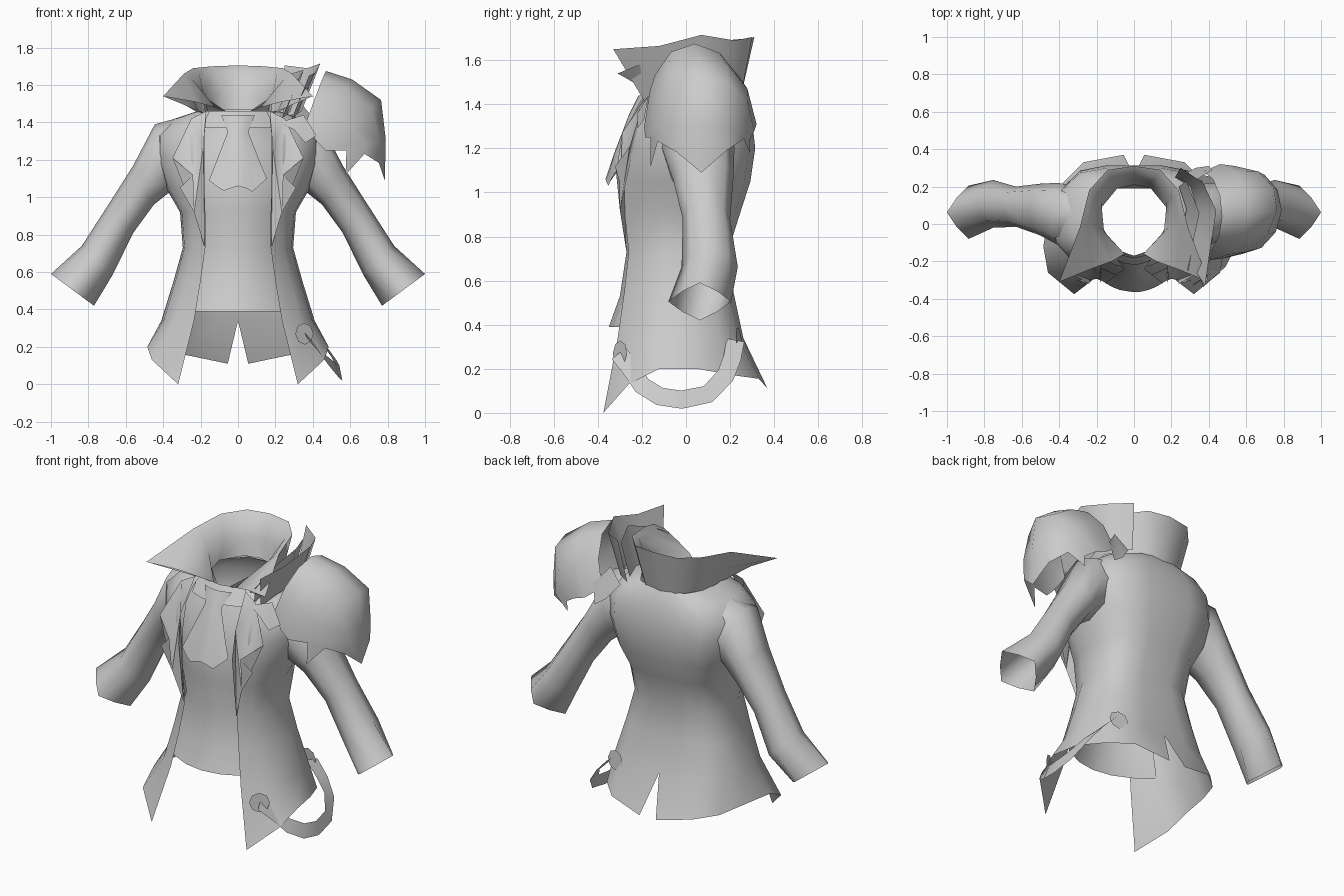
import bpy, bmesh, math
from mathutils import Vector

if "Cube" in bpy.data.objects:
    bpy.data.objects.remove(bpy.data.objects["Cube"])

cloth = bpy.data.materials.new("grey_cloth")
cloth.diffuse_color = (0.6, 0.6, 0.6, 1)
cloth.use_nodes = True
cloth.node_tree.nodes["Principled BSDF"].inputs["Base Color"].default_value = cloth.diffuse_color


def finish(name, bm, mirror=False, angle=50):
    """Turn a bmesh into a smooth, sharp-edged object, optionally mirrored in x."""
    if mirror:
        dup = bmesh.ops.duplicate(bm, geom=bm.verts[:] + bm.edges[:] + bm.faces[:])["geom"]
        for v in [g for g in dup if isinstance(g, bmesh.types.BMVert)]:
            v.co.x = -v.co.x
        bmesh.ops.reverse_faces(bm, faces=[g for g in dup if isinstance(g, bmesh.types.BMFace)])
    bmesh.ops.remove_doubles(bm, verts=bm.verts[:], dist=0.0005)
    bmesh.ops.recalc_face_normals(bm, faces=bm.faces[:])
    me = bpy.data.meshes.new(name)
    bm.to_mesh(me)
    bm.free()
    me.materials.append(cloth)
    me.shade_smooth()
    me.set_sharp_from_angle(angle=math.radians(angle))
    ob = bpy.data.objects.new(name, me)
    bpy.context.collection.objects.link(ob)
    return ob


def loft(name, rows, mirror=False, closed=False, angle=50):
    """Skin a surface over rows of points."""
    bm = bmesh.new()
    grid = [[bm.verts.new(p) for p in row] for row in rows]
    n = len(rows[0])
    for a, b in zip(grid, grid[1:]):
        for i in range(n if closed else n - 1):
            j = (i + 1) % n
            bm.faces.new((a[i], a[j], b[j], b[i]))
    return finish(name, bm, mirror, angle)


def panel(name, pts, mirror=False):
    """Single cloth piece from its outline."""
    bm = bmesh.new()
    f = bm.faces.new([bm.verts.new(p) for p in pts])
    bmesh.ops.triangulate(bm, faces=[f])
    return finish(name, bm, mirror, 60)


def coat_ring(z, ex, ey, w, back):
    """Half section from the front edge (ex, ey), round half-width w, to the back."""
    return [(ex, ey, z), (ex + .55 * (w - ex), ey * .78, z), (w * .97, ey * .38, z), (w, .03, z),
            (w * .9, back * .6, z), (w * .67, back * .91, z), (w * .33, back, z), (0, back, z)]


def bowed(z, w, y, drop, ts):
    """Cross row bowed forward at the centre."""
    return [(w * t, y + drop * t * t, z) for t in ts]


# Coat body with flared hem and a split tail
hem = [(.32, -.375, 0), (.46, -.26, .13), (.485, -.12, .2), (.455, .05, .2),
       (.38, .22, .17), (.27, .33, .155), (.055, .37, .11), (0, .26, .34)]
coat = [(.34, .235, -.31, .41, .26), (.55, .2, -.28, .345, .215), (.73, .175, -.26, .295, .19),
        (.92, .175, -.28, .31, .25), (1.05, .18, -.28, .385, .292), (1.2, .18, -.27, .43, .314),
        (1.33, .18, -.24, .43, .3), (1.42, .17, -.18, .34, .27), (1.46, .15, -.14, .22, .245)]
loft("coat_body", [hem] + [coat_ring(*c) for c in coat], mirror=True)

# Waistcoat front inside the open coat
vest = [(.39, .33, -.35, .15), (.53, .28, -.3, .13), (.73, .25, -.27, .13), (.92, .26, -.285, .115),
        (1.1, .3, -.285, .125), (1.3, .28, -.235, .11), (1.45, .19, -.17, .19)]
loft("waistcoat", [bowed(*v, (0, .35, .7, 1)) for v in vest], mirror=True)

# Sleeves: top x, z, bottom x, z, front y, back y, diagonal roundness
sections = [(.3, 1.43, .27, 1.08, -.1, .2, .7), (.445, 1.39, .375, 1.02, -.11, .22, .74),
            (.56, 1.17, .45, .96, -.06, .215, .74), (.7, .95, .56, .81, -.015, .2, .72),
            (.835, .74, .67, .585, -.02, .235, .68), (1, .59, .77, .42, -.08, .205, .55)]
rows = []
for tx, tz, bx, bz, y0, y1, k in sections:
    c = Vector(((tx + bx) / 2, (y0 + y1) / 2, (tz + bz) / 2))
    up, side = Vector((tx, c.y, tz)) - c, Vector((0, (y1 - y0) / 2, 0))
    weights = [(1, 0), (k, k), (0, 1), (-k, k), (-1, 0), (-k, -k), (0, -1), (k, -k)]
    rows.append([c + up * a + side * b for a, b in weights])
loft("sleeves", rows, mirror=True, closed=True, angle=100)

# High flared collar with steep forward points and a lining
base = [Vector(p) for p in ((0, .25, 1.44), (.1, .24, 1.44), (.2, .13, 1.44), (.21, -.02, 1.45), (.18, -.15, 1.45))]
rim = [Vector(p) for p in ((0, .31, 1.705), (.14, .29, 1.7), (.24, .18, 1.69), (.29, -.02, 1.66), (.4, -.31, 1.54))]
middle = [b.lerp(r, .45) for b, r in zip(base, rim)]
lining = [Vector(p) for p in ((0, .27, 1.675), (.12, .25, 1.675), (.21, .15, 1.67), (.245, 0, 1.63), (.23, -.24, 1.51))]
neck = [Vector(p) for p in ((0, .21, 1.47), (.09, .19, 1.47), (.18, .08, 1.46), (.16, -.04, 1.45), (.05, -.16, 1.45))]
throat = [n.lerp(l, .5) + Vector((-.02 * (i > 0), 0, 0)) for i, (n, l) in enumerate(zip(neck, lining))]
loft("collar", [base, middle, rim, lining, throat, neck], mirror=True)

# Notched lapels, folded over the chest
panel("lapels", [(.17, -.17, 1.46), (.25, -.19, 1.42), (.35, -.255, 1.21), (.24, -.32, 1.12),
                 (.31, -.3, 1.05), (.235, -.3, .92), (.178, -.27, .73),
                 (.18, -.315, 1.1), (.185, -.29, 1.27)], mirror=True)

# Cravat: neck band and a spreading fall with a jagged end
loft("cravat_band", [bowed(1.46, .19, -.18, .08, (0, .5, 1)), bowed(1.37, .18, -.235, .05, (0, .5, 1))], mirror=True)
ts = (-1, -.75, -.5, 0, .25, .5, .75, 1)
fall = [bowed(1.44, .09, -.215, .025, ts), bowed(1.35, .055, -.26, .02, ts), bowed(1.18, .12, -.325, .035, ts)]
jag = [(x, y, z - d) for (x, y, z), d in zip(bowed(1.1, .155, -.365, .05, ts), (.01, .04, .065, .04, .05, .07, .035, 0))]
loft("cravat_fall", fall + [jag])


def arch(front, top, back, n=6):
    """Front-to-back arc through three points."""
    f, t, b = Vector(front), Vector(top), Vector(back)
    pts = []
    for i in range(n + 1):
        a = math.pi * i / n
        s = (1 - math.cos(a)) / 2
        pts.append(f.lerp(b, s) + (t - (f + b) / 2) * math.sin(a))
    return pts


# Shoulder guard ending in a ragged edge
guard = [arch((.36, -.16, 1.39), (.47, .04, 1.675), (.37, .28, 1.38)),
         arch((.42, -.19, 1.3), (.61, .05, 1.63), (.46, .32, 1.31)),
         arch((.47, -.185, 1.25), (.765, .07, 1.52), (.54, .31, 1.28)),
         arch((.58, -.16, 1.25), (.79, .07, 1.31), (.6, .29, 1.24))]
drops = (.13, .05, .12, .22, .11, .03, .06)
guard.append([p - Vector((.005, 0, d)) for p, d in zip(guard[-1], drops)])
loft("shoulder_guard", guard)

# Upright plates curving round the neck beside the shoulder guard
loft("outer_neck_plate", [[(.28, -.18, 1.4), (.31, -.06, 1.44), (.34, .08, 1.46), (.3, .2, 1.44), (.22, .25, 1.44)],
                          [(.38, -.33, 1.65), (.41, -.12, 1.665), (.44, .07, 1.715), (.37, .22, 1.69), (.25, .3, 1.705)]])
loft("inner_neck_plate", [[(.23, -.17, 1.41), (.26, -.05, 1.44), (.28, .08, 1.46), (.24, .2, 1.45)],
                          [(.29, -.25, 1.54), (.32, -.08, 1.63), (.35, .06, 1.68), (.28, .23, 1.66)]])

# Small front and back tabs holding the guard
panel("front_tab", [(.22, -.2, 1.4), (.35, -.17, 1.44), (.42, -.19, 1.33), (.36, -.22, 1.29), (.3, -.22, 1.36)])
panel("back_tab", [(.26, .26, 1.42), (.34, .24, 1.5), (.42, .29, 1.4), (.4, .31, 1.28), (.33, .3, 1.33)])

# Hip strap hanging between two studs
path = [Vector(p) for p in ((.36, -.305, .27), (.42, -.25, .2), (.48, -.2, .125), (.53, -.12, .075),
                            (.55, -.02, .06), (.54, .1, .085), (.49, .18, .17), (.42, .21, .25), (.34, .225, .33))]
edges = [[], []]
for i, p in enumerate(path):
    d = (path[min(i + 1, 8)] - path[max(i - 1, 0)]).normalized()
    across = Vector((-.2, -d.z, d.y)).normalized() * .042
    edges[0].append(p + across)
    edges[1].append(p - across)
loft("hip_strap", edges)
for name, c, n in (("front_stud", (.355, -.3, .27), (.55, -.83, .05)), ("back_stud", (.31, .24, .33), (.2, .95, .1))):
    bm = bmesh.new()
    bmesh.ops.create_circle(bm, cap_ends=True, segments=8, radius=.058)
    turn = Vector(n).to_track_quat('Z', 'Y').to_matrix()
    for v in bm.verts:
        v.co = turn @ v.co + Vector(c)
    finish(name, bm)
